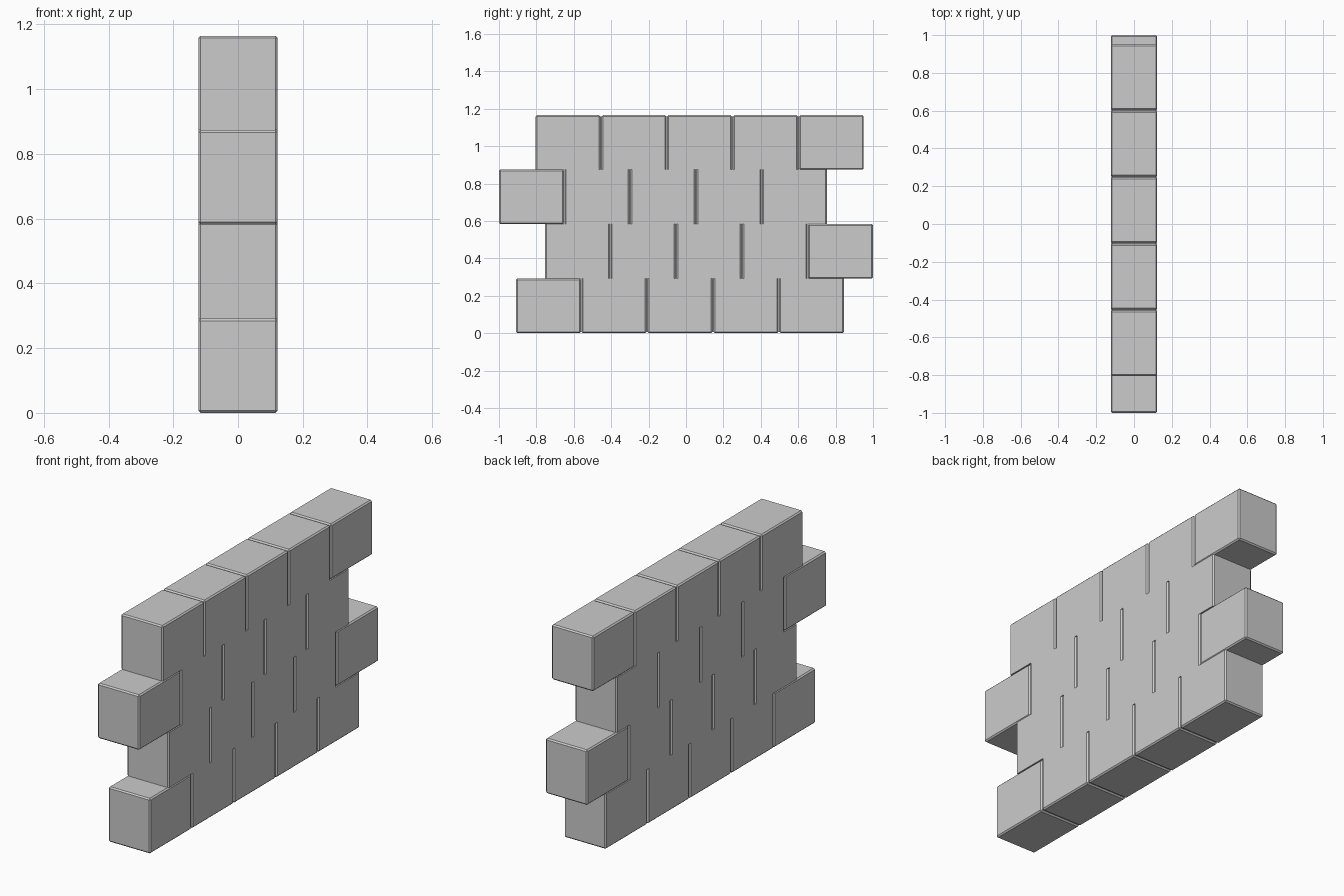
import bpy, bmesh
from mathutils import Vector

if "Cube" in bpy.data.objects:
    bpy.data.objects.remove(bpy.data.objects["Cube"])

LENGTH, GAP, BEVEL = 0.346, 0.006, 0.007
HALF_W, ROW_H, COUNT = 0.1225, 0.29125, 5
PITCH = LENGTH + GAP
ROW_LEN = COUNT * LENGTH + (COUNT - 1) * GAP
STARTS = [-0.909, 1.0 - ROW_LEN, -1.0, -0.804]


def exposed(row, y0, y1):
    """True when the neighbouring row does not fully cover this span."""
    if not 0 <= row < len(STARTS):
        return True
    s = STARTS[row]
    return y0 < s - 0.001 or y1 > s + ROW_LEN + 0.001


def box(name, half_w, y0, y1, z0, z1, pick=None):
    bm = bmesh.new()
    bmesh.ops.create_cube(bm, size=1)
    for v in bm.verts:
        v.co = Vector((v.co.x * 2 * half_w,
                       (y0 + y1) / 2 + v.co.y * (y1 - y0),
                       (z0 + z1) / 2 + v.co.z * (z1 - z0)))
    if pick:
        edges = [e for e in bm.edges if pick(e)]
        bmesh.ops.bevel(bm, geom=edges, offset=BEVEL, segments=1,
                        affect='EDGES', profile=0.5)
    me = bpy.data.meshes.new(name)
    bm.to_mesh(me)
    bm.free()
    ob = bpy.data.objects.new(name, me)
    bpy.context.collection.objects.link(ob)


for r, start in enumerate(STARTS):
    z0, z1 = r * ROW_H, (r + 1) * ROW_H
    for i in range(COUNT):
        y0 = start + i * PITCH
        y1 = y0 + LENGTH
        top, bottom = exposed(r + 1, y0, y1), exposed(r - 1, y0, y1)

        # chamfer uprights always, rims only where the face is open
        def pick(e, top=top, bottom=bottom, mid=(z0 + z1) / 2):
            a, b = (v.co.z > mid for v in e.verts)
            return a != b or (top if a else bottom)

        box(f"brick_row{r + 1}_{i + 1}", HALF_W, y0, y1, z0, z1, pick)

        # recessed joint filling between neighbouring bricks
        if i < COUNT - 1:
            lo = z0 + (BEVEL if r == 0 else 0)
            hi = z1 - (BEVEL if r == len(STARTS) - 1 else 0)
            box(f"joint_row{r + 1}_{i + 1}", HALF_W - BEVEL, y1, y1 + GAP, lo, hi)
